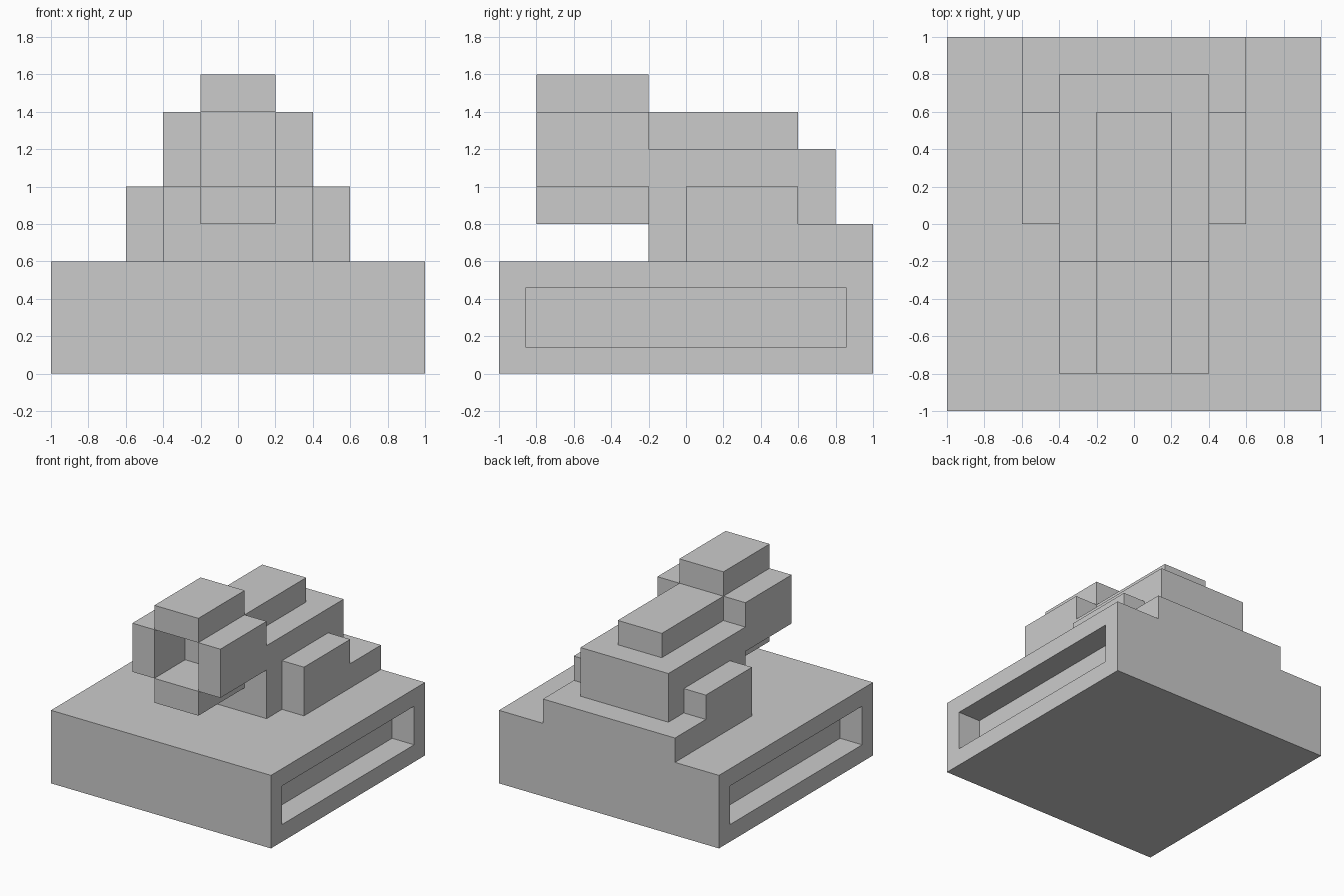
import bpy, bmesh
from mathutils import Vector

if "Cube" in bpy.data.objects:
    bpy.data.objects.remove(bpy.data.objects["Cube"])


def finish(name, bm):
    bmesh.ops.recalc_face_normals(bm, faces=bm.faces)
    mesh = bpy.data.meshes.new(name)
    bm.to_mesh(mesh)
    bm.free()
    obj = bpy.data.objects.new(name, mesh)
    bpy.context.collection.objects.link(obj)
    return obj


def prism(name, profile, axis, lo, hi):
    """Extrude a profile along x (points are y, z) or along z (points are x, y)."""
    bm = bmesh.new()
    place = (lambda a, b: (lo, a, b)) if axis == 'x' else (lambda a, b: (a, b, lo))
    face = bm.faces.new([bm.verts.new(place(a, b)) for a, b in profile])
    ext = bmesh.ops.extrude_face_region(bm, geom=[face], use_keep_orig=True)
    step = Vector((hi - lo, 0, 0)) if axis == 'x' else Vector((0, 0, hi - lo))
    verts = [g for g in ext['geom'] if isinstance(g, bmesh.types.BMVert)]
    bmesh.ops.translate(bm, vec=step, verts=verts)
    return finish(name, bm)


def box(name, x, y, z):
    return prism(name, [(x[0], y[0]), (x[1], y[0]), (x[1], y[1]), (x[0], y[1])], 'z', *z)


# Base slab with a long slot sunk into the left and right sides
bm = bmesh.new()
bmesh.ops.create_cube(bm, size=2)
bmesh.ops.scale(bm, vec=(1, 1, 0.3), verts=bm.verts)
bmesh.ops.translate(bm, vec=(0, 0, 0.3), verts=bm.verts)
sides = [f for f in bm.faces if abs(f.normal.x) > 0.9]
bmesh.ops.inset_individual(bm, faces=sides, thickness=0.2)
bmesh.ops.inset_individual(bm, faces=sides, thickness=0, depth=-0.2)
finish("base", bm)

# Stepped body with its low tail, and the ridge along the back
prism("body", [(-0.2, 0.6), (1, 0.6), (1, 0.8), (0.8, 0.8), (0.8, 1.2), (-0.2, 1.2)],
      'x', -0.4, 0.4)
box("back_ridge", (-0.2, 0.2), (-0.2, 0.6), (1.2, 1.4))

# Stepped flanks on both sides of the body
flank = prism("flanks", [(0, 0.6), (1, 0.6), (1, 0.8), (0.6, 0.8), (0.6, 1), (0, 1)],
              'x', 0.4, 0.6)
flank.modifiers.new("mirror", 'MIRROR').use_axis = (True, False, False)

# Head: U-shaped block open at the front, with a lower lip and a crown
prism("head", [(-0.4, -0.8), (-0.2, -0.8), (-0.2, -0.4), (0.2, -0.4),
               (0.2, -0.8), (0.4, -0.8), (0.4, -0.2), (-0.4, -0.2)], 'z', 1.0, 1.4)
for name, z in (("lower_lip", (0.8, 1.0)), ("crown", (1.4, 1.6))):
    box(name, (-0.2, 0.2), (-0.8, -0.2), z)
